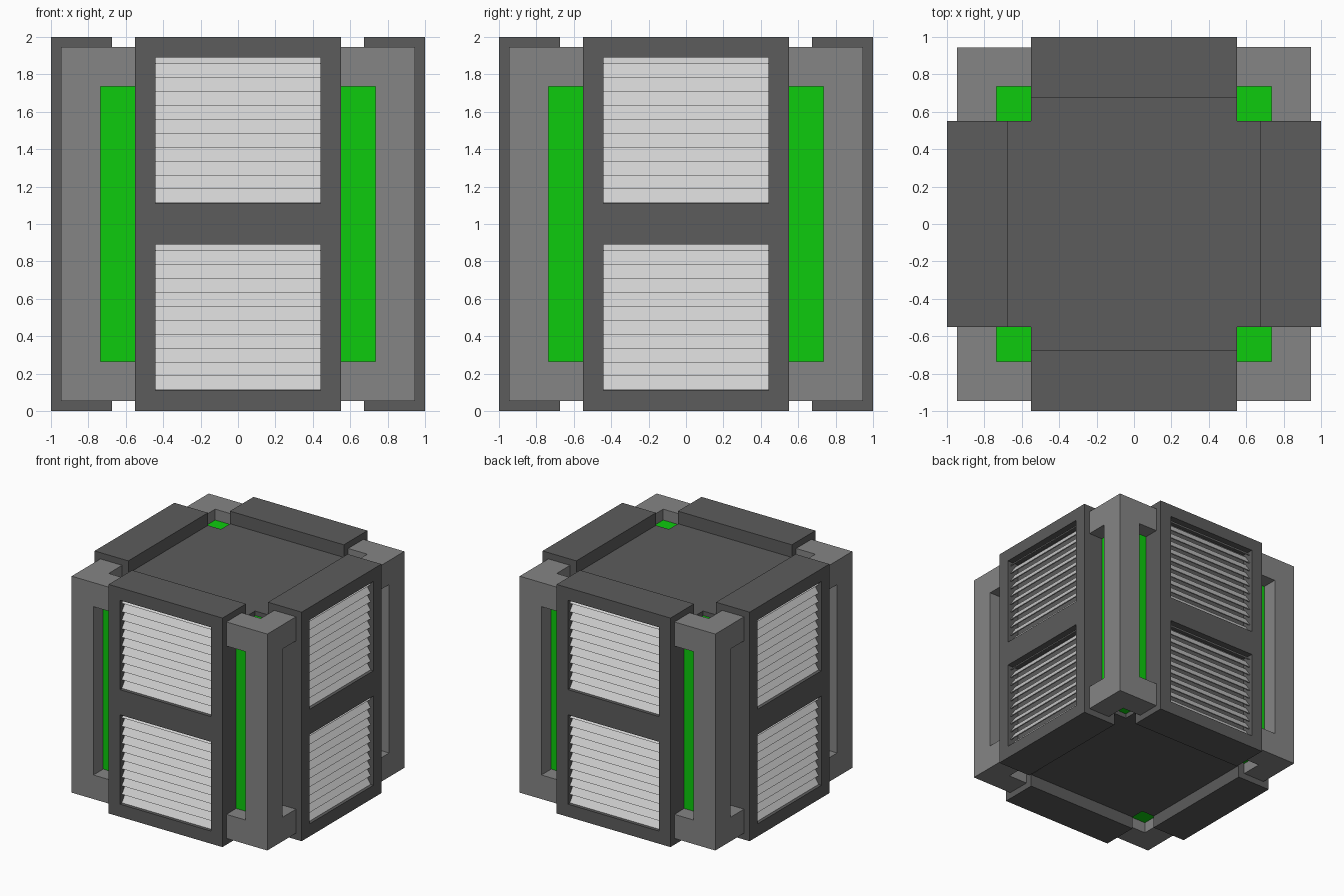
import bpy, bmesh, math
from mathutils import Vector, Matrix

if "Cube" in bpy.data.objects:
    bpy.data.objects.remove(bpy.data.objects["Cube"])


def material(name, r, g, b):
    m = bpy.data.materials.new(name)
    m.diffuse_color = (r, g, b, 1)
    m.use_nodes = True
    m.node_tree.nodes["Principled BSDF"].inputs["Base Color"].default_value = m.diffuse_color
    return m


DARK = material("dark_grey", 0.107, 0.107, 0.107)
GREY = material("mid_grey", 0.235, 0.235, 0.235)
LIGHT = material("light_grey", 0.63, 0.63, 0.63)
GREEN = material("glow_green", 0.004, 0.6, 0.004)


def box(bm, lo, hi):
    lo, hi = Vector(lo), Vector(hi)
    mat = Matrix.Translation((lo + hi) / 2) @ Matrix.Diagonal((*(hi - lo), 1))
    return bmesh.ops.create_cube(bm, size=1, matrix=mat)["verts"]


def cut(bm, axis, values):
    """Slice the whole mesh with planes across one axis."""
    for v in values:
        co, no = Vector(), Vector()
        co[axis], no[axis] = v, 1
        geom = bm.verts[:] + bm.edges[:] + bm.faces[:]
        bmesh.ops.bisect_plane(bm, geom=geom, plane_co=co, plane_no=no)


def push(bm, rule, depth):
    """Push the faces chosen by a rule in or out along their normals."""
    bm.normal_update()
    faces = [f for f in bm.faces if rule(f.calc_center_median(), f.normal)]
    bmesh.ops.inset_individual(bm, faces=faces, thickness=0, depth=depth,
                               use_even_offset=False)


def finish(bm, name, mat, turns=(0,)):
    """Make the mesh and place a copy for each quarter turn about z."""
    bmesh.ops.recalc_face_normals(bm, faces=bm.faces[:])
    me = bpy.data.meshes.new(name)
    bm.to_mesh(me)
    bm.free()
    me.materials.append(mat)
    for i in turns:
        ob = bpy.data.objects.new(f"{name}_{i + 1}" if len(turns) > 1 else name, me)
        ob.rotation_euler.z = i * math.pi / 2
        bpy.context.collection.objects.link(ob)


QUARTERS = range(4)
W = 0.55          # half width of a side panel
IN = 0.675        # inner plane of the side panels
WIN = 0.44        # half width of a window
WINDOWS = ((0.11, 0.89), (1.11, 1.89))

# Core: a plus-shaped block joining the four panels
bm = bmesh.new()
box(bm, (-W, -W, 0.11), (W, W, 1.89))
push(bm, lambda c, n: abs(n.z) < 0.5, IN - W)
finish(bm, "core", DARK)

# Glowing inner block seen between panels and posts
bm = bmesh.new()
box(bm, (-0.81, -0.81, 0.15), (0.81, 0.81, 1.85))
finish(bm, "glowing_block", GREEN)

# Side panels with two recessed windows each
bm = bmesh.new()
box(bm, (-W, -1, 0), (W, -IN, 2))
cut(bm, 0, (-WIN, WIN))
cut(bm, 2, [z for w in WINDOWS for z in w])
push(bm, lambda c, n: n.y < -0.5 and abs(c.x) < WIN
     and any(a < c.z < b for a, b in WINDOWS), -0.11)
finish(bm, "side_panel", DARK, QUARTERS)

# Louvre slats: lower edge outward, upper edge inward
bm = bmesh.new()
PITCH = 0.0743
for base in (0.112, 1.112):
    for k in range(11):
        z = base + k * PITCH
        verts = box(bm, (-WIN, -0.974, z), (WIN, -0.962, z + 0.08))
        for v in verts:
            if v.co.z > z + 0.04:
                v.co.y += 0.055
                v.co.z = min(v.co.z, base + 0.8)
finish(bm, "louvre_slats", LIGHT, QUARTERS)

# Corner posts with short arms at top and bottom reaching the panels
bm = bmesh.new()
P0, P1, Z0, Z1, T = 0.735, 0.945, 0.055, 1.945, 0.21
box(bm, (P0, -P1, Z0), (P1, -P0, Z1))
cut(bm, 2, (Z0 + T, Z1 - T))
push(bm, lambda c, n: (n.x < -0.5 or n.y > 0.5) and abs(c.z - 1) > 0.7, P0 - W)
finish(bm, "corner_post", GREY, QUARTERS)
